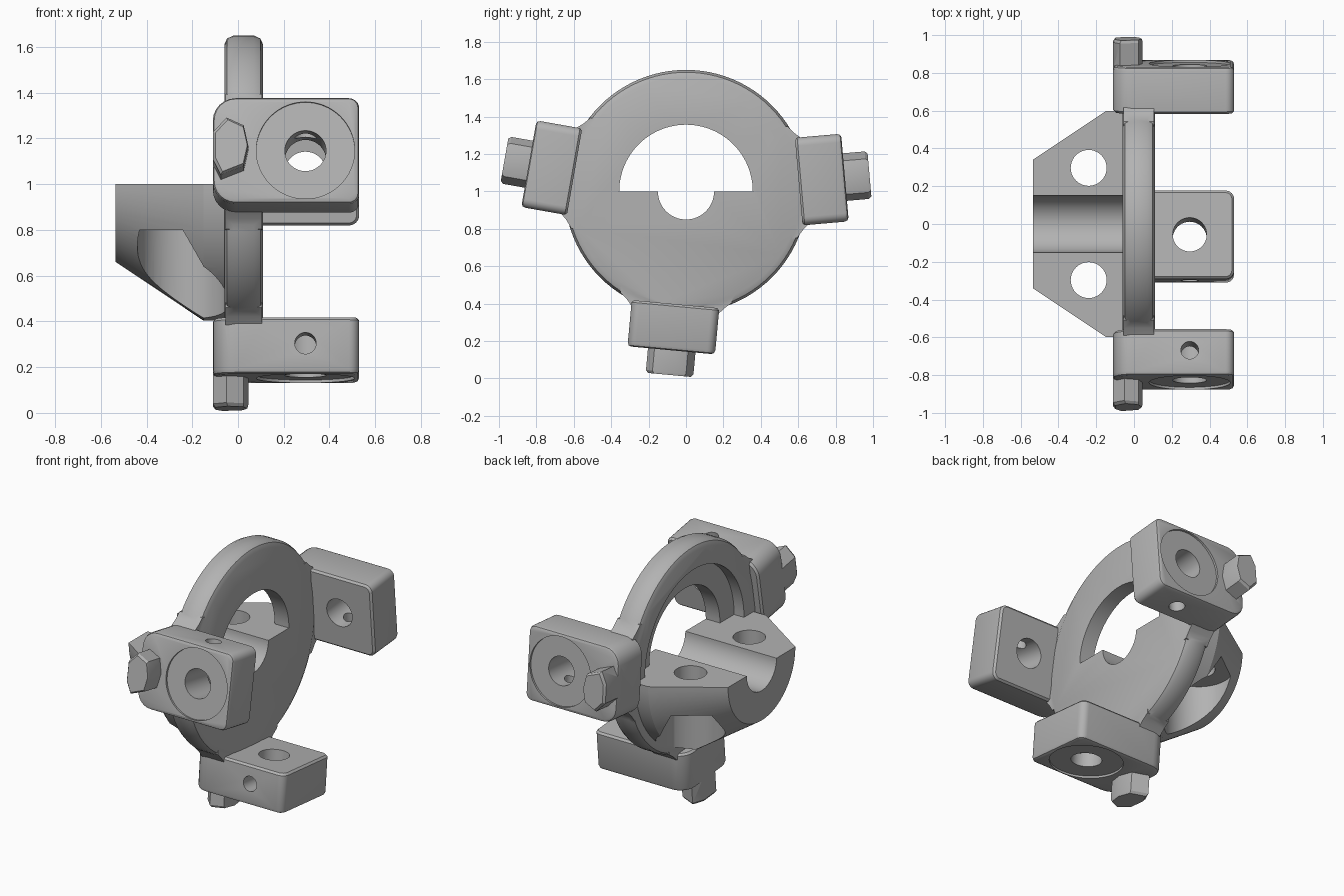
import bpy, bmesh
from math import pi, sin, cos, radians
from mathutils import Matrix, Vector

cube = bpy.data.objects.get("Cube")
if cube:
    bpy.data.objects.remove(cube)

grey = bpy.data.materials.new("plain_grey")
grey.use_nodes = True
grey.diffuse_color = (0.45, 0.45, 0.45, 1)
grey.node_tree.nodes["Principled BSDF"].inputs["Base Color"].default_value = (0.45, 0.45, 0.45, 1)

AXIS_Z = 1.0      # height of the main axis, which runs along x
SEG = 64
TO_Z = Matrix.Rotation(-pi / 2, 4, 'Y')
TO_Y = Matrix.Rotation(pi / 2, 4, 'Z')


def loft(name, rings, matrix=Matrix()):
    """Closed solid skinned through rings of equal length."""
    bm = bmesh.new()
    loops = [[bm.verts.new(matrix @ Vector(p)) for p in ring] for ring in rings]
    n = len(loops[0])
    for a, b in zip(loops, loops[1:]):
        for i in range(n):
            j = (i + 1) % n
            bm.faces.new((a[i], a[j], b[j], b[i]))
    bm.faces.new(loops[0])
    bm.faces.new(loops[-1])
    bmesh.ops.recalc_face_normals(bm, faces=bm.faces)
    mesh = bpy.data.meshes.new(name)
    bm.to_mesh(mesh)
    bm.free()
    mesh.materials.append(grey)
    obj = bpy.data.objects.new(name, mesh)
    bpy.context.collection.objects.link(obj)
    return obj


def lathe(name, profile, matrix=Matrix(), seg=SEG):
    """Solid of revolution about x from (x, radius) points."""
    angles = [2 * pi * i / seg for i in range(seg)]
    return loft(name, [[(x, r * cos(a), r * sin(a)) for a in angles]
                       for x, r in profile], matrix)


def rod(name, start, end, radius, matrix=Matrix(), seg=40):
    return lathe(name, [(start, radius), (end, radius)], matrix, seg)


def prism(name, outline, x0, x1, matrix=Matrix()):
    """Extrude a (y, z) outline along x."""
    return loft(name, [[(x, y, z) for y, z in outline] for x in (x0, x1)], matrix)


def combine(target, tool, operation):
    mod = target.modifiers.new("combine", 'BOOLEAN')
    mod.operation = operation
    mod.solver = 'EXACT'
    mod.object = tool
    bpy.context.view_layer.objects.active = target
    bpy.ops.object.modifier_apply(modifier=mod.name)
    bpy.data.objects.remove(tool)


def half_disc(radius, steps=48):
    return [(radius * cos(pi * i / steps), radius * sin(pi * i / steps))
            for i in range(steps + 1)]


def lug_outline(inset):
    """Rounded rectangle in (x, z); the -x corners are rounder."""
    x0, x1, h = -0.11 + inset, 0.53 - inset, 0.235 - inset
    pts = []
    for k, (x, z, r) in enumerate(((x1, h, 0.045), (x0, h, 0.1),
                                   (x0, -h, 0.1), (x1, -h, 0.045))):
        r -= inset
        cx = x - r if x == x1 else x + r
        cz = z - r if z > 0 else z + r
        pts += [(cx + r * cos(a), cz + r * sin(a))
                for a in [(k + s / 6) * pi / 2 for s in range(7)]]
    return pts


CENTRE = Matrix.Translation((0, 0, AXIS_Z))

# Round plate with softened rim
plate_rim = [(-0.06, 0.61), (-0.048, 0.637), (-0.02, 0.65),
             (0.07, 0.65), (0.098, 0.637), (0.11, 0.61)]
bracket = lathe("flanged_bracket", plate_rim, CENTRE, 96)

# Lower half cone that carries the channel
cradle = lathe("cradle", [(-0.535, 0.34), (-0.15, 0.597), (0.0, 0.597)], CENTRE, 96)
combine(cradle, prism("top_cutter", [(-1, 0), (1, 0), (1, 1), (-1, 1)], -1, 1, CENTRE), 'DIFFERENCE')
for side in (-1, 1):
    spot = Matrix.Translation((-0.24, 0.297 * side, 0)) @ TO_Z
    combine(cradle, rod("pocket_cutter", 0.2, 0.8, 0.2, spot, 64), 'DIFFERENCE')
    combine(cradle, rod("bolt_hole_cutter", 0.6, 1.2, 0.095, spot), 'DIFFERENCE')
combine(bracket, cradle, 'UNION')

# Arched window, its wider rebate on the cradle side, and the channel
combine(bracket, prism("window_cutter", half_disc(0.357), -0.3, 0.3, CENTRE), 'DIFFERENCE')
combine(bracket, prism("rebate_cutter", half_disc(0.5), -0.3, 0.01, CENTRE), 'DIFFERENCE')
combine(bracket, rod("channel_cutter", -0.8, 0.3, 0.15, CENTRE, 64), 'DIFFERENCE')

# Three radial lugs, each built pointing along y and turned about the main axis
stud_outline = [(-0.11, -0.06), (-0.05, -0.125), (0.025, -0.09), (0.045, 0),
                (0.025, 0.09), (-0.075, 0.13), (-0.11, 0.06)]
for degrees in (5, 170, 264.7):
    turn = CENTRE @ Matrix.Rotation(radians(degrees), 4, 'X')
    web = [(0.52, -0.3), (0.57, -0.3), (0.605, -0.26), (0.64, -0.23),
           (0.64, 0.23), (0.605, 0.26), (0.57, 0.3), (0.52, 0.3)]
    lug = loft("lug", [[(x, r, z) for x, z in lug_outline(inset)]
                       for r, inset in ((0.605, 0.012), (0.617, 0), (0.832, 0),
                                        (0.847, 0.006), (0.853, 0.02))], turn)
    combine(lug, prism("web", web, -0.055, 0.105, turn), 'UNION')
    stud = loft("stud", [[(x * s, r, z * s) for x, z in stud_outline]
                         for r, s in ((0.8, 1), (0.97, 1), (0.985, 0.9))], turn)
    combine(lug, stud, 'UNION')
    bore = turn @ Matrix.Translation((0.295, 0, 0)) @ TO_Y
    combine(lug, rod("face_cutter", 0.84, 0.95, 0.215, bore, 64), 'DIFFERENCE')
    combine(lug, rod("bore_cutter", 0.5, 0.95, 0.09, bore), 'DIFFERENCE')
    cross = turn @ Matrix.Translation((0.295, 0.72, 0)) @ TO_Z
    combine(lug, rod("cross_hole_cutter", -0.4, 0, 0.047, cross, 32), 'DIFFERENCE')
    combine(bracket, lug, 'UNION')

# Smooth shading with crisp edges
bpy.ops.object.select_all(action='DESELECT')
bracket.select_set(True)
bpy.context.view_layer.objects.active = bracket
bpy.ops.object.shade_smooth_by_angle(angle=radians(30))
